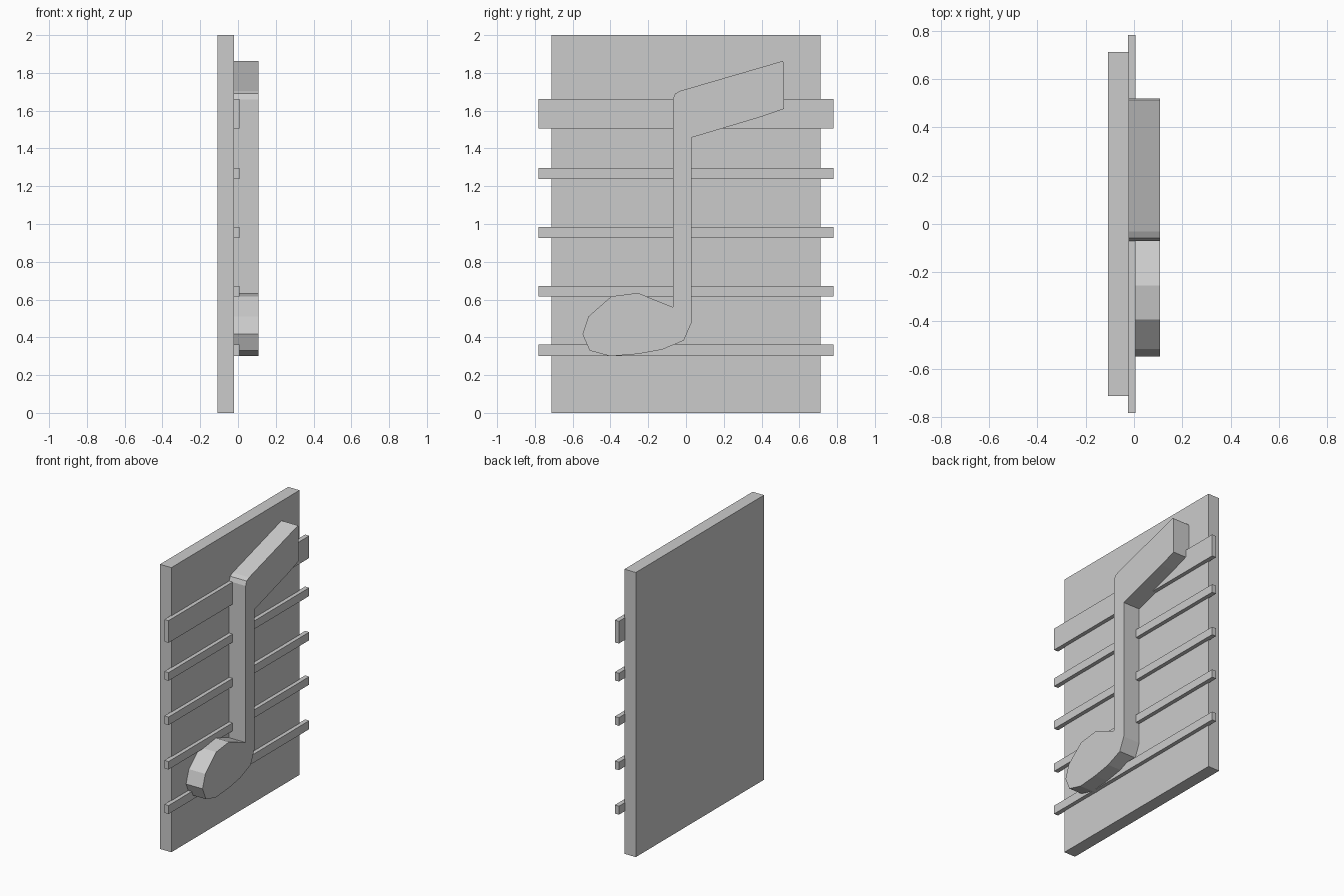
import bpy
import bmesh

cube = bpy.data.objects.get("Cube")
if cube:
    bpy.data.objects.remove(cube, do_unlink=True)

grey = bpy.data.materials.new("plain_grey")
grey.use_nodes = True
COLOUR = (0.6, 0.6, 0.6, 1)
grey.diffuse_color = COLOUR
grey.node_tree.nodes["Principled BSDF"].inputs["Base Color"].default_value = COLOUR


def slab(name, outline, x_back, x_front):
    """Extrude a (y, z) outline along x into a closed solid."""
    bm = bmesh.new()
    face = bm.faces.new([bm.verts.new((x_back, y, z)) for y, z in outline])
    extruded = bmesh.ops.extrude_face_region(bm, geom=[face])
    moved = [v for v in extruded["geom"] if isinstance(v, bmesh.types.BMVert)]
    bmesh.ops.translate(bm, verts=moved, vec=(x_front - x_back, 0, 0))
    bmesh.ops.recalc_face_normals(bm, faces=bm.faces)
    mesh = bpy.data.meshes.new(name)
    bm.to_mesh(mesh)
    bm.free()
    mesh.materials.append(grey)
    obj = bpy.data.objects.new(name, mesh)
    bpy.context.collection.objects.link(obj)
    return obj


def rectangle(half_width, bottom, top):
    return [(-half_width, bottom), (half_width, bottom),
            (half_width, top), (-half_width, top)]


# Upright backing board
slab("backing_board", rectangle(0.712, 0, 2), -0.108, -0.02)

# Staff lines, lowest first; the top one is wider
LINES = [(0.302, 0.362), (0.615, 0.671), (0.927, 0.984),
         (1.238, 1.296), (1.505, 1.661)]
for number, (bottom, top) in enumerate(LINES, 1):
    slab(f"staff_line_{number}", rectangle(0.781, bottom, top), -0.025, 0.007)

# Music note: faceted head, straight stem and slanted flag
head = [(-0.07, 0.56), (-0.255, 0.635), (-0.395, 0.617), (-0.517, 0.51),
        (-0.548, 0.417), (-0.51, 0.33), (-0.4, 0.3), (-0.255, 0.312),
        (-0.127, 0.335), (-0.012, 0.383), (0.028, 0.475)]
flag = [(0.028, 1.457), (0.4, 1.568), (0.52, 1.61), (0.52, 1.85),
        (0.512, 1.863), (-0.03, 1.705), (-0.058, 1.69), (-0.07, 1.66)]
slab("music_note", head + flag, -0.02, 0.108)
